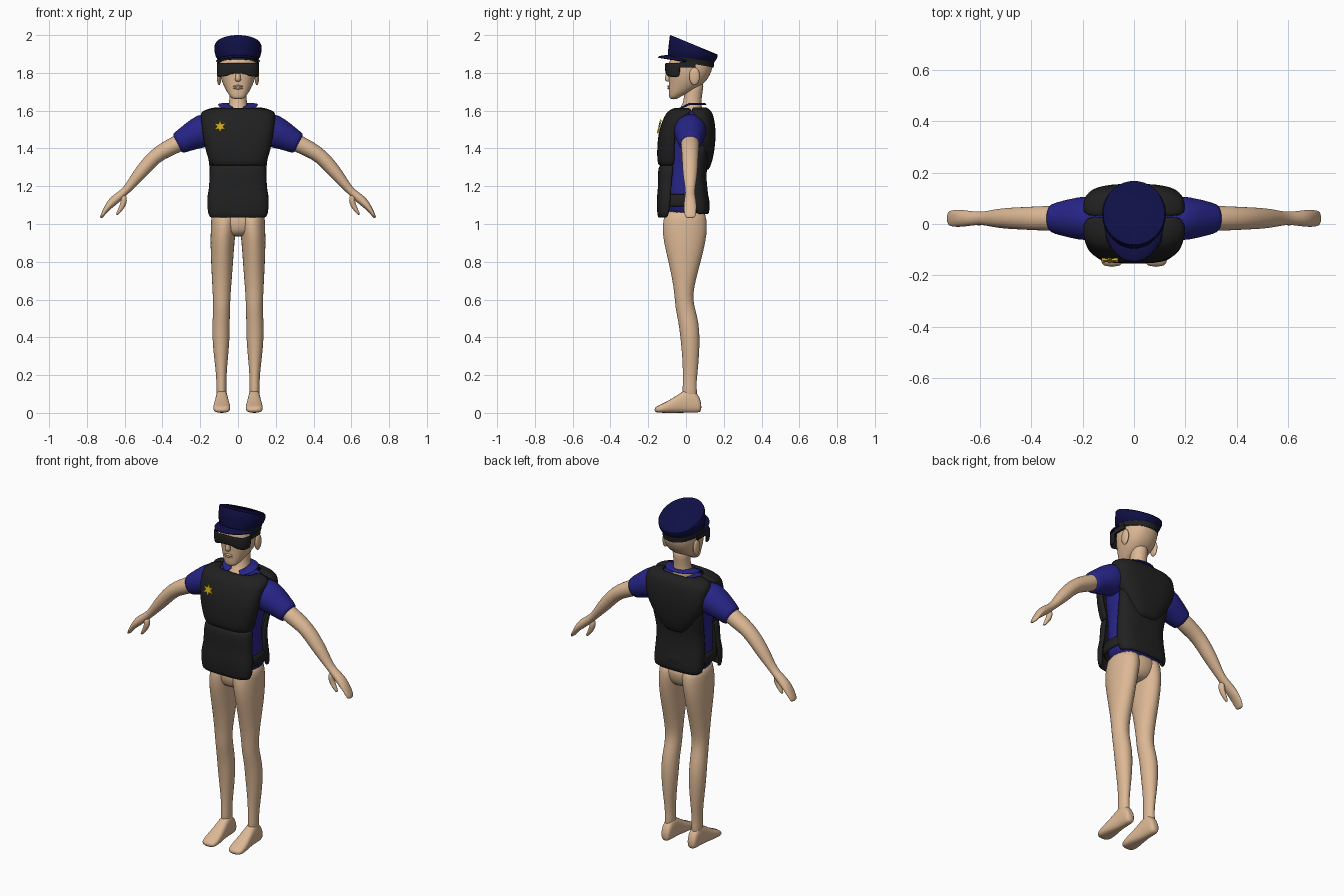
import bpy, bmesh
from math import sin, cos, pi, radians
from mathutils import Vector, Matrix

if "Cube" in bpy.data.objects:
    bpy.data.objects.remove(bpy.data.objects["Cube"])


def material(name, r, g, b):
    m = bpy.data.materials.new(name)
    m.diffuse_color = (r, g, b, 1)
    m.use_nodes = True
    node = next(n for n in m.node_tree.nodes if n.type == 'BSDF_PRINCIPLED')
    node.inputs["Base Color"].default_value = (r, g, b, 1)
    return m


SKIN = material("skin", .72, .48, .30)
BLACK = material("black_fabric", .015, .015, .015)
BLUE = material("shirt_blue", .02, .018, .24)
NAVY = material("cap_navy", .005, .005, .06)
GOLD = material("badge_gold", .62, .40, .01)


def finish(name, bm, mat, mirror=False, thick=0, subdiv=0):
    mesh = bpy.data.meshes.new(name)
    bm.to_mesh(mesh)
    bm.free()
    mesh.materials.append(mat)
    mesh.shade_smooth()
    if not subdiv:
        mesh.set_sharp_from_angle(angle=radians(35))
    ob = bpy.data.objects.new(name, mesh)
    bpy.context.collection.objects.link(ob)
    if thick:
        mod = ob.modifiers.new("thickness", 'SOLIDIFY')
        mod.thickness, mod.offset = thick, -1
    if mirror:
        mod = ob.modifiers.new("mirror", 'MIRROR')
        mod.use_mirror_merge = False
    if subdiv:
        ob.modifiers.new("smooth", 'SUBSURF').levels = subdiv
        ob.modifiers["smooth"].render_levels = subdiv
    return ob


def bend(v, n):
    """Superellipse shaping of a sine or cosine."""
    return (1 if v >= 0 else -1) * abs(v) ** (2 / n)


def loft(name, mat, frames, n=2, sides=20, subdiv=1, caps=True, **kw):
    """Skin rings given as (centre, axis a, axis b)."""
    bm = bmesh.new()
    rings = []
    for c, a, b in frames:
        ts = [2 * pi * i / sides for i in range(sides)]
        rings.append([bm.verts.new(Vector(c) + Vector(a) * bend(cos(t), n)
                                   + Vector(b) * bend(sin(t), n)) for t in ts])
    for r, s in zip(rings, rings[1:]):
        for i in range(sides):
            j = (i + 1) % sides
            bm.faces.new((r[i], r[j], s[j], s[i]))
    if caps:
        bm.faces.new(rings[0])
        bm.faces.new(rings[-1])
    bmesh.ops.recalc_face_normals(bm, faces=bm.faces)
    return finish(name, bm, mat, subdiv=subdiv, **kw)


def level(rows):
    """Horizontal rings from (z, centre x, half width, front y, back y)."""
    return [((cx, (f + b) / 2, z), (rx, 0, 0), (0, (b - f) / 2, 0)) for z, cx, rx, f, b in rows]


def tilted(rows):
    """Sloping rings from (half width, front y, front z, back y, back z)."""
    return [((0, (f + b) / 2, (zf + zb) / 2), (rx, 0, 0), (0, (b - f) / 2, (zb - zf) / 2))
            for rx, f, zf, b, zb in rows]


def limb(rows, y):
    """Rings along a path in the xz plane from (x, z, radius, depth radius)."""
    out = []
    for i, (x, z, r, ry) in enumerate(rows):
        p, q = rows[max(i - 1, 0)], rows[min(i + 1, len(rows) - 1)]
        d = Vector((q[0] - p[0], 0, q[1] - p[1])).normalized()
        out.append(((x, y, z), (-d.z * r, 0, d.x * r), (0, ry, 0)))
    return out


def sheet(name, mat, grid, outward, thick, subdiv=1):
    """Thin sheet over a grid of points, its middle facing outward."""
    bm = bmesh.new()
    vs = [[bm.verts.new(p) for p in row] for row in grid]
    for r, s in zip(vs, vs[1:]):
        for i in range(len(r) - 1):
            bm.faces.new((r[i], r[i + 1], s[i + 1], s[i]))
    bm.normal_update()
    if sum((f.normal for f in bm.faces), Vector()).dot(Vector(outward)) < 0:
        bmesh.ops.reverse_faces(bm, faces=bm.faces)
    return finish(name, bm, mat, thick=thick, subdiv=subdiv)


def panel(name, mat, rows, n=3, thick=.02, lift=0, steps=20):
    """Half-wrap shell from (z, half width, edge y, middle y)."""
    grid = []
    for k, (z, rx, e, m) in enumerate(rows):
        ts = [pi * i / steps for i in range(steps + 1)]
        grid.append([(rx * bend(cos(t), n), e + (m - e) * bend(max(sin(t), 0), n),
                      z + (lift * max(sin(t), 0) ** 12 if k == 0 else 0)) for t in ts])
    return sheet(name, mat, grid, (0, rows[0][3] - rows[0][2], 0), thick)


def ball(name, mat, centre, size, mirror=False):
    bm = bmesh.new()
    bmesh.ops.create_uvsphere(bm, u_segments=16, v_segments=10, radius=1,
                              matrix=Matrix.Translation(centre) @ Matrix.Diagonal((*size, 1)))
    return finish(name, bm, mat, mirror=mirror)


# Legs, feet and hips
loft("legs", SKIN, level([
    (.05, .088, .028, -.02, .066), (.14, .088, .027, -.018, .054), (.2, .088, .027, -.016, .06),
    (.3, .09, .038, -.02, .07), (.4, .09, .047, -.03, .073), (.48, .09, .046, -.04, .068),
    (.56, .086, .045, -.058, .046), (.62, .087, .047, -.06, .034), (.72, .085, .054, -.075, .056),
    (.85, .084, .062, -.106, .093), (.95, .08, .066, -.128, .113), (1.02, .072, .071, -.122, .112),
    (1.08, .07, .07, -.11, .1)]), mirror=True)
feet = [(.082, .02, .01, .05), (.066, .029, 0, .1), (.02, .031, 0, .14), (-.03, .035, 0, .105),
        (-.09, .045, 0, .066), (-.14, .047, 0, .042), (-.168, .034, .004, .028)]
loft("feet", SKIN, [((.086, y, (a + b) / 2), (rx, 0, 0), (0, 0, (b - a) / 2)) for y, rx, a, b in feet],
     n=2.6, mirror=True)
loft("hips", SKIN, level([(.932, 0, .07, -.08, .06), (.965, 0, .125, -.108, .095),
                          (1.03, 0, .142, -.114, .11), (1.08, 0, .14, -.1, .1)]))

# Arms with mitten-like hands and thumbs
loft("arms", SKIN, limb([
    (.25, 1.46, .045, .045), (.32, 1.425, .046, .05), (.38, 1.395, .044, .047), (.44, 1.36, .039, .044),
    (.505, 1.285, .038, .041), (.55, 1.23, .029, .034), (.59, 1.18, .021, .025), (.625, 1.15, .023, .027),
    (.665, 1.118, .026, .033), (.695, 1.083, .016, .034), (.713, 1.055, .011, .031),
    (.727, 1.03, .007, .026)], .022), mirror=True)
loft("thumbs", SKIN, limb([(.605, 1.155, .014, .016), (.603, 1.125, .017, .02), (.61, 1.098, .015, .016),
                           (.626, 1.073, .011, .013), (.643, 1.047, .006, .009)], .012), mirror=True)

# Shirt
loft("shirt_body", BLUE, level([
    (1.03, 0, .142, -.105, .12), (1.1, 0, .148, -.11, .115), (1.2, 0, .145, -.11, .085),
    (1.3, 0, .14, -.11, .08), (1.4, 0, .163, -.115, .11), (1.5, 0, .175, -.1, .125),
    (1.57, 0, .17, -.075, .12), (1.605, 0, .1, -.045, .1)]), n=2.5)
loft("sleeves", BLUE, limb([(.12, 1.51, .085, .08), (.185, 1.495, .092, .09), (.25, 1.463, .074, .077),
                            (.31, 1.43, .06, .06), (.324, 1.423, .057, .056)], .022), mirror=True)

# Padded vest
panel("vest_front_upper", BLACK, [
    (1.305, .14, -.065, -.142), (1.33, .155, -.06, -.154), (1.42, .18, -.06, -.153),
    (1.5, .19, -.055, -.143), (1.57, .2, -.02, -.116), (1.6, .2, .032, -.095), (1.62, .105, .03, -.055)])
panel("vest_front_lower", BLACK, [
    (1.03, .142, -.1, -.145), (1.045, .162, -.09, -.153), (1.15, .167, -.08, -.156),
    (1.18, .152, -.08, -.147), (1.28, .153, -.07, -.151), (1.315, .145, -.065, -.14)])
panel("vest_back_upper", BLACK, [
    (1.28, .045, .085, .112), (1.3, .075, .085, .13), (1.36, .125, .08, .146), (1.43, .175, .07, .156),
    (1.5, .195, .075, .158), (1.57, .2, .055, .147), (1.6, .2, .03, .135), (1.625, .105, .03, .1)])
panel("vest_back_lower", BLACK, [
    (1.05, .15, .06, .124), (1.1, .158, .04, .126), (1.18, .153, .03, .113), (1.27, .148, .03, .106),
    (1.35, .158, .055, .12), (1.43, .168, .07, .13)])
loft("vest_waist_band", BLACK, level([(1.09, 0, .16, -.14, .126), (1.125, 0, .163, -.142, .126),
                                      (1.16, 0, .157, -.138, .118)]), n=2.8, caps=False, thick=.012)

# Shirt collar, open at the throat
collar = []
for rx, ry, rise in ((.05, .055, .006), (.08, .07, .004), (.108, .085, 0)):
    row = []
    for i in range(25):
        a = radians(-65 + 310 * i / 24)
        y = .025 + ry * sin(a)
        row.append((rx * cos(a), y, 1.6 + rise + .037 * min(1, (y + .06) / .08)))
    collar.append(row)
sheet("collar", BLUE, collar, (0, 0, 1), .008)

# Six-pointed badge
bm = bmesh.new()
star = [bm.verts.new((r * sin(k * pi / 6), 0, r * cos(k * pi / 6)))
        for k, r in enumerate([.037, .015] * 6)]
face = bm.faces.new(star)
lifted = bmesh.ops.extrude_face_region(bm, geom=[face])["geom"]
bmesh.ops.translate(bm, verts=[v for v in lifted if isinstance(v, bmesh.types.BMVert)], vec=(0, -.009, 0))
bmesh.ops.recalc_face_normals(bm, faces=bm.faces)
bm.transform(Matrix.Translation((-.095, -.137, 1.515)) @ Matrix.Rotation(radians(-13), 4, 'X'))
finish("badge", bm, GOLD)

# Neck, head and face
loft("neck", SKIN, level([(1.57, 0, .066, -.065, .09), (1.605, 0, .058, -.04, .088),
                          (1.64, 0, .046, -.012, .08), (1.7, 0, .045, -.012, .088), (1.76, 0, .05, 0, .1)]))
loft("head", SKIN, level([
    (1.66, 0, .026, -.085, -.045), (1.675, 0, .042, -.09, -.03), (1.7, 0, .06, -.092, .03),
    (1.74, 0, .08, -.092, .095), (1.78, 0, .096, -.093, .125), (1.83, 0, .102, -.095, .145),
    (1.87, 0, .1, -.09, .142), (1.895, 0, .085, -.065, .115)]), n=2.3)
loft("nose", SKIN, level([(1.753, 0, .012, -.1, -.08), (1.762, 0, .018, -.117, -.08),
                          (1.79, 0, .012, -.108, -.08), (1.83, 0, .01, -.098, -.08)]), sides=10)
for z in (1.719, 1.729):
    ball("lower_lip" if z < 1.72 else "upper_lip", SKIN, (0, -.09, z), (.026, .008, .006))
ball("ears", SKIN, (.1, .045, 1.782), (.012, .028, .047), mirror=True)

# Wraparound glasses
panel("glasses", BLACK, [(1.778, .108, -.035, -.106), (1.8, .111, -.032, -.11),
                         (1.84, .112, -.03, -.112), (1.853, .11, -.03, -.11)], thick=.008, lift=.018)
bm = bmesh.new()
bmesh.ops.create_cube(bm, size=1, matrix=Matrix.Translation((.107, .008, 1.843))
                      @ Matrix.Diagonal((.009, .085, .028, 1)))
finish("glasses_temples", bm, BLACK, mirror=True)

# Peaked cap
loft("cap_band", BLACK, tilted([(.106, -.092, 1.872, .146, 1.828), (.11, -.096, 1.9, .152, 1.872)]),
     sides=40, subdiv=0)
loft("cap_crown", NAVY, tilted([
    (.11, -.096, 1.893, .15, 1.858), (.119, -.096, 1.91, .158, 1.868), (.124, -.092, 1.945, .166, 1.882),
    (.124, -.086, 1.993, .168, 1.893), (.12, -.081, 2, .163, 1.899)]), sides=40, subdiv=0)
visor = []
for k in range(5):
    s = k / 4
    row = []
    for i in range(25):
        t = pi * i / 24
        row.append(((.108 + .01 * s) * cos(t), .005 - (.095 + .06 * s) * sin(t),
                    1.868 + .027 * sin(t) - .008 * s * s))
    visor.append(row)
sheet("cap_visor", NAVY, visor, (0, 0, 1), .01)
